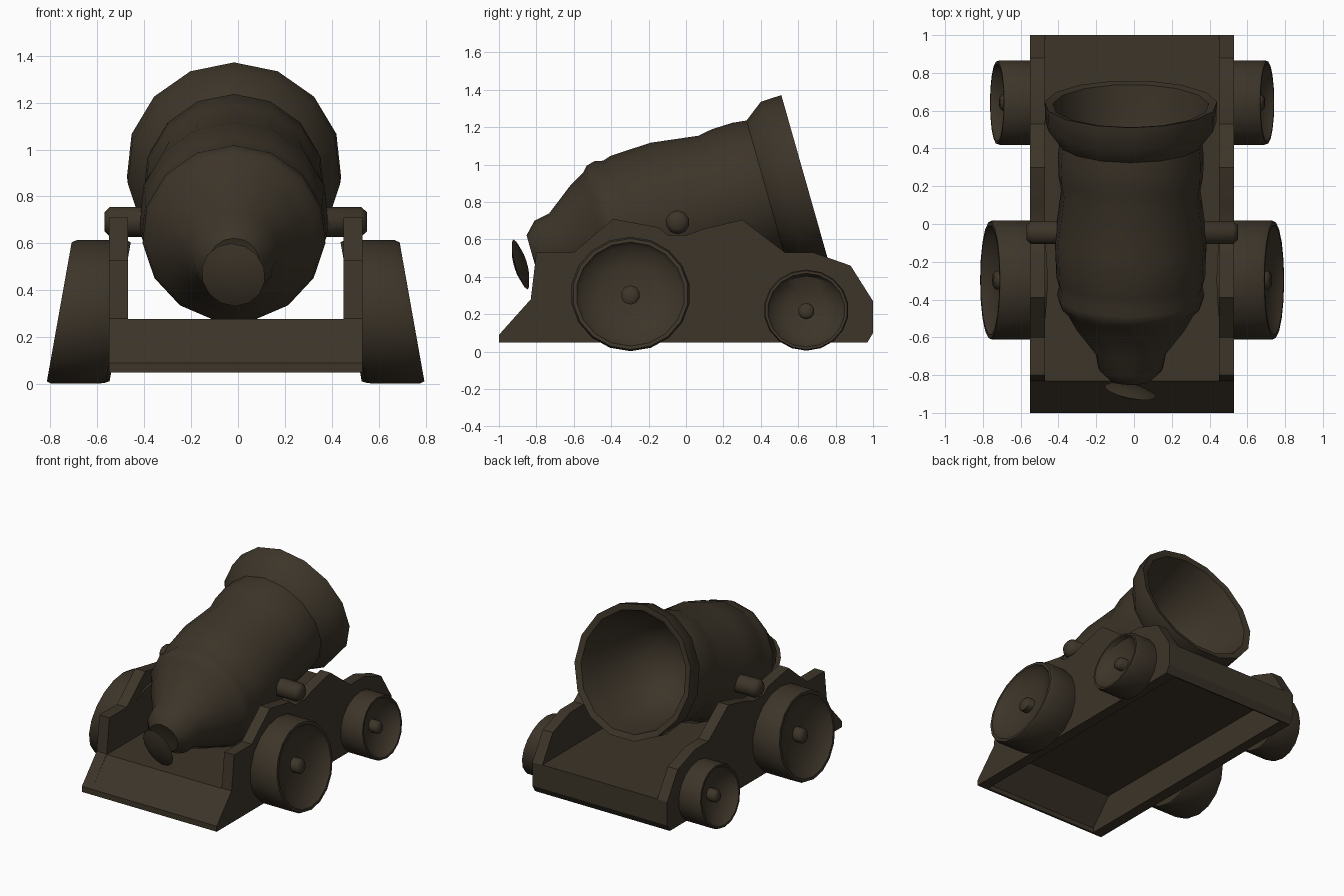
import bpy, bmesh, math
from mathutils import Vector, Matrix

if "Cube" in bpy.data.objects:
    bpy.data.objects.remove(bpy.data.objects["Cube"])

CX = -0.01  # symmetry plane of the model

iron = bpy.data.materials.new("dark_brown")
iron.diffuse_color = (0.046, 0.035, 0.022, 1)
iron.use_nodes = True
iron.node_tree.nodes["Principled BSDF"].inputs["Base Color"].default_value = iron.diffuse_color


def finish(bm, name, smooth=40):
    bmesh.ops.remove_doubles(bm, verts=bm.verts, dist=1e-5)
    bmesh.ops.recalc_face_normals(bm, faces=bm.faces)
    me = bpy.data.meshes.new(name)
    bm.to_mesh(me)
    bm.free()
    me.materials.append(iron)
    ob = bpy.data.objects.new(name, me)
    bpy.context.collection.objects.link(ob)
    me.shade_smooth()
    me.set_sharp_from_angle(angle=math.radians(smooth))
    return ob


def lathe(name, profile, n, matrix, smooth=40):
    """Revolve (distance, radius) pairs about local X, then place with matrix."""
    bm = bmesh.new()
    rings = []
    for t, r in profile:
        rings.append([bm.verts.new(matrix @ Vector((t, r * math.sin(2 * math.pi * i / n),
                                                    r * math.cos(2 * math.pi * i / n))))
                      for i in range(n)])
    for a, b in zip(rings, rings[1:]):
        for i in range(n):
            j = (i + 1) % n
            bm.faces.new((a[i], a[j], b[j], b[i]))
    bmesh.ops.dissolve_degenerate(bm, dist=1e-6, edges=bm.edges)
    return finish(bm, name, smooth)


def extrude_profile(name, pts, x0, x1, smooth=25):
    """Extrude a closed (y, z) outline from x0 to x1."""
    bm = bmesh.new()
    f = bm.faces.new([bm.verts.new((x0, y, z)) for y, z in pts])
    new = bmesh.ops.extrude_face_region(bm, geom=[f])["geom"]
    bmesh.ops.translate(bm, vec=(x1 - x0, 0, 0),
                        verts=[v for v in new if isinstance(v, bmesh.types.BMVert)])
    return finish(bm, name, smooth)


# Barrel: axis tilted up towards +y, outer skin then flared bore
tilt = math.atan2(0.273, 0.962)
ax = Vector((0, math.cos(tilt), math.sin(tilt)))
up = Vector((0, -math.sin(tilt), math.cos(tilt)))
side = Vector((1, 0, 0))
barrel_frame = Matrix((
    (ax.x, side.x, up.x, CX - 0.007),
    (ax.y, side.y, up.y, 0.635),
    (ax.z, side.z, up.z, 0.93),
    (0, 0, 0, 1)))
barrel_profile = [
    (-1.50, 0), (-1.515, 0.11), (-1.453, 0.173), (-1.366, 0.19), (-1.22, 0.30),
    (-1.134, 0.348), (-1.104, 0.38), (-1.06, 0.392), (-1.012, 0.382), (-0.966, 0.396),
    (-0.743, 0.405), (-0.485, 0.371), (-0.407, 0.385), (-0.291, 0.388), (-0.216, 0.379),
    (-0.115, 0.455), (0, 0.459), (-0.01, 0.415), (-0.15, 0.385), (-0.35, 0.33),
    (-0.52, 0.22), (-0.60, 0)]
lathe("barrel", barrel_profile, 15, barrel_frame)

# Breech button: thin lens, slightly turned
button_frame = (Matrix.Translation((-0.02, -0.885, 0.466))
                @ Matrix.Rotation(math.radians(-12), 4, 'Z')
                @ Matrix(((0, 1, 0, 0), (ax.y, 0, up.y, 0), (ax.z, 0, up.z, 0), (0, 0, 0, 1))))
lathe("breech_button", [(-0.025, 0), (-0.02, 0.08), (0, 0.139), (0.02, 0.08), (0.025, 0)],
      14, button_frame, 60)

# Trunnion bar across the cheeks
L = 0.56
lathe("trunnion", [(-L, 0), (-L, 0.04), (-L + 0.025, 0.064), (L - 0.025, 0.064), (L, 0.04), (L, 0)],
      10, Matrix.Translation((CX, -0.045, 0.692)), 50)

# Carriage cheeks
cheek = [(-1, 0.05), (-1, 0.09), (-0.83, 0.28), (-0.80, 0.53), (-0.60, 0.53), (-0.39, 0.71),
         (-0.15, 0.665), (-0.10, 0.625), (0.01, 0.625), (0.09, 0.655), (0.30, 0.705),
         (0.53, 0.53), (0.68, 0.53), (0.88, 0.46), (1, 0.27), (1, 0.10), (0.97, 0.05)]
for s, label in ((-1, "left"), (1, "right")):
    extrude_profile(label + "_cheek", cheek, CX + s * 0.46, CX + s * 0.54)

# Carriage bed: open-bottomed shell of ramp, floor and end wall
bed = [(-1, 0.05), (-1, 0.09), (-0.83, 0.277), (1, 0.272), (1, 0.10), (0.97, 0.05),
       (0.96, 0.05), (0.985, 0.10), (0.985, 0.258), (-0.825, 0.262), (-0.985, 0.085), (-0.985, 0.05)]
extrude_profile("carriage_bed", bed, CX - 0.465, CX + 0.465)


# Wheels: dished discs leaning outward at the bottom, with a small hub
def wheel(label, s, y, z, r, x_in, x_out, hub_x):
    lean = Matrix(((s, 0, -0.17 * s, CX), (0, 1, 0, y), (0, 0, 0.955, z), (0, 0, 0, 1)))
    profile = [(x_in, 0), (x_in, r * 0.97), (x_in + 0.02, r), (x_out - 0.02, r), (x_out, r * 0.97),
               (x_out, r * 0.91), (x_out - 0.03, r * 0.84), (x_out - 0.07, r * 0.5),
               (x_out - 0.085, 0)]
    lathe(label + "_wheel", profile, 18, lean)
    hub = Matrix(((s, 0, -0.17 * s, CX), (0, 1, 0, y), (0, 0, 1, z - 0.005), (0, 0, 0, 1)))
    h = r * 0.08 + 0.026
    lathe(label + "_hub", [(hub_x - 0.12, h), (hub_x - 0.015, h), (hub_x, h * 0.65), (hub_x, 0)],
          10, hub, 50)


for s, label in ((-1, "left"), (1, "right")):
    wheel(label + "_large", s, -0.297, 0.308, 0.32, 0.50, 0.752, 0.735)
    wheel(label + "_small", s, 0.643, 0.222, 0.227, 0.50, 0.715, 0.70)
